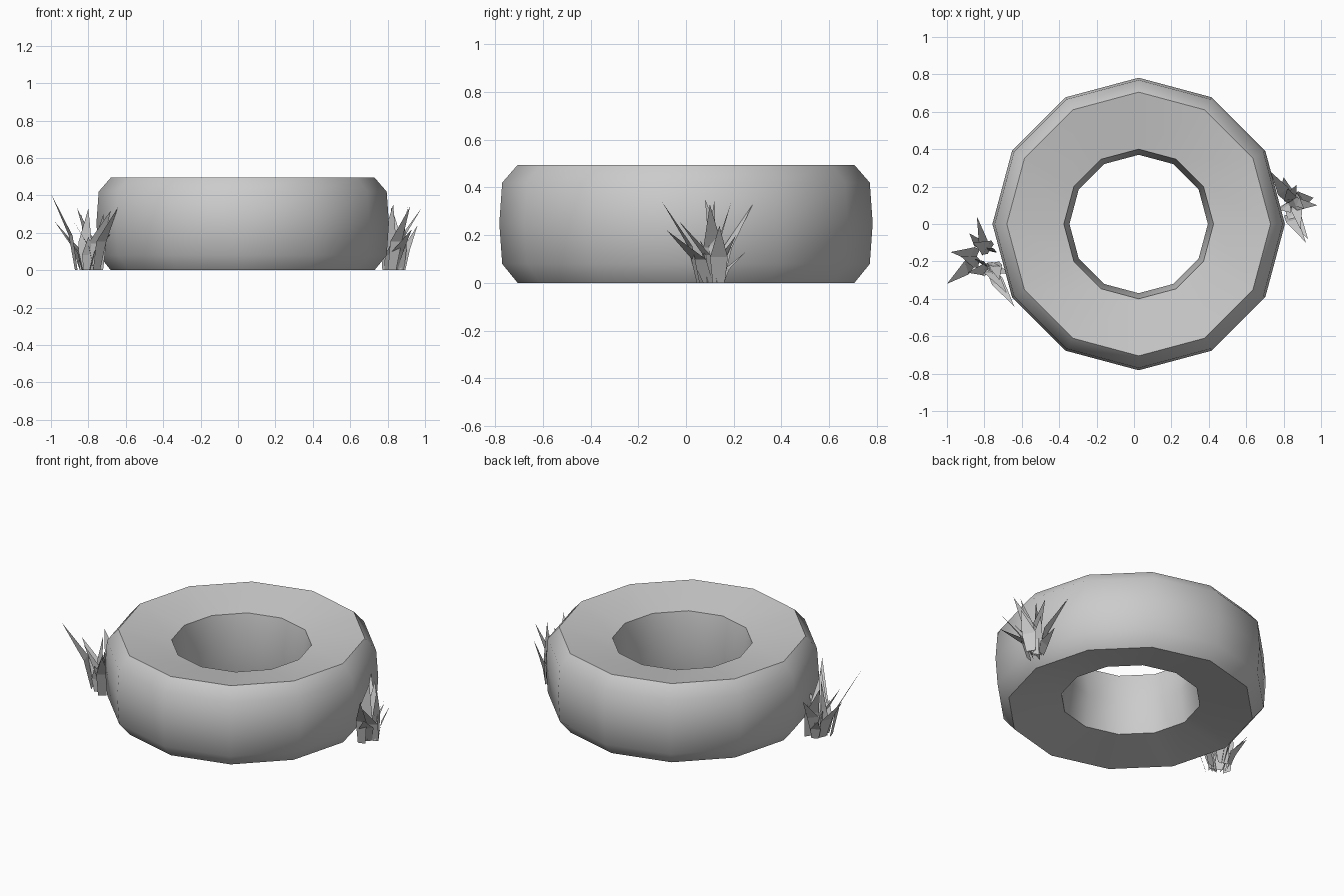
import bpy, bmesh, math, random
from mathutils import Vector

random.seed(4)
cube = bpy.data.objects.get("Cube")
if cube:
    bpy.data.objects.remove(cube)

grey = bpy.data.materials.new("plain_grey")
grey.use_nodes = True
grey.diffuse_color = (0.6, 0.6, 0.6, 1)
grey.node_tree.nodes["Principled BSDF"].inputs["Base Color"].default_value = (0.6, 0.6, 0.6, 1)


def make_object(name, bm):
    mesh = bpy.data.meshes.new(name)
    bm.to_mesh(mesh)
    bm.free()
    mesh.materials.append(grey)
    obj = bpy.data.objects.new(name, mesh)
    bpy.context.collection.objects.link(obj)
    return obj


# Tyre: closed cross-section (radius, height) with dished side walls, swept round a twelve-sided ring
SIDES = 12
section = [(0.705, 0), (0.77, 0.08), (0.782, 0.25), (0.77, 0.42),
           (0.705, 0.495), (0.40, 0.44), (0.37, 0.25), (0.40, 0.055)]
bm = bmesh.new()
rings = []
for i in range(SIDES):
    a = math.tau * i / SIDES
    rings.append([bm.verts.new((r * math.cos(a), r * math.sin(a), z)) for r, z in section])
for i, ring in enumerate(rings):
    after = rings[(i + 1) % SIDES]
    for j in range(len(section)):
        k = (j + 1) % len(section)
        bm.faces.new((ring[j], after[j], after[k], ring[k]))
bmesh.ops.recalc_face_normals(bm, faces=bm.faces)
tyre = make_object("tyre", bm)
tyre.location.x = 0.025
bpy.ops.object.select_all(action='DESELECT')
tyre.select_set(True)
bpy.context.view_layer.objects.active = tyre
bpy.ops.object.shade_smooth_by_angle(angle=math.radians(40))


# Grass: broad upright blades whose points bend sharply outward
def grass_clump(name, centre, spread, tips):
    bm = bmesh.new()
    middle = Vector((*centre, 0))
    for tip in map(Vector, tips):
        lean = tip - middle
        lean.z = 0
        base = middle + lean * 0.22 + Vector((random.uniform(-spread, spread),
                                              random.uniform(-spread, spread), 0))
        bend = base.lerp(tip, 0.22)
        bend.z = tip.z * 0.45
        turn = math.atan2(lean.y, lean.x) + math.pi / 2 + random.uniform(-0.6, 0.6)
        across = Vector((math.cos(turn), math.sin(turn), 0)) * random.uniform(0.03, 0.045)
        low_a, low_b, mid_a, mid_b, top = [bm.verts.new(p) for p in (
            base - across * 0.7, base + across * 0.7, bend - across, bend + across, tip)]
        bm.faces.new((low_a, low_b, mid_b, mid_a))
        bm.faces.new((mid_a, mid_b, top))
    make_object(name, bm)


grass_clump("left_grass_clump", (0.82, 0.13), 0.035, [
    (0.92, -0.1, 0.34), (0.98, 0.1, 0.33), (0.73, 0.28, 0.33), (0.83, 0.12, 0.35),
    (0.91, 0.08, 0.35), (0.93, -0.08, 0.22), (0.82, 0.19, 0.34), (0.87, 0.21, 0.2),
    (0.89, -0.03, 0.26), (0.96, 0.14, 0.24), (0.8, 0.25, 0.13), (0.84, 0.06, 0.18)])
grass_clump("right_grass_clump", (-0.78, -0.19), 0.04, [
    (-1, -0.32, 0.41), (-0.84, 0.04, 0.3), (-0.64, -0.44, 0.34), (-0.98, -0.15, 0.26),
    (-0.89, -0.26, 0.28), (-0.72, -0.3, 0.3), (-0.68, -0.37, 0.32), (-0.86, -0.1, 0.33),
    (-0.8, -0.2, 0.33), (-0.75, -0.13, 0.2), (-0.93, -0.17, 0.2), (-0.88, -0.05, 0.15),
    (-0.66, -0.26, 0.22), (-0.8, -0.28, 0.18)])
